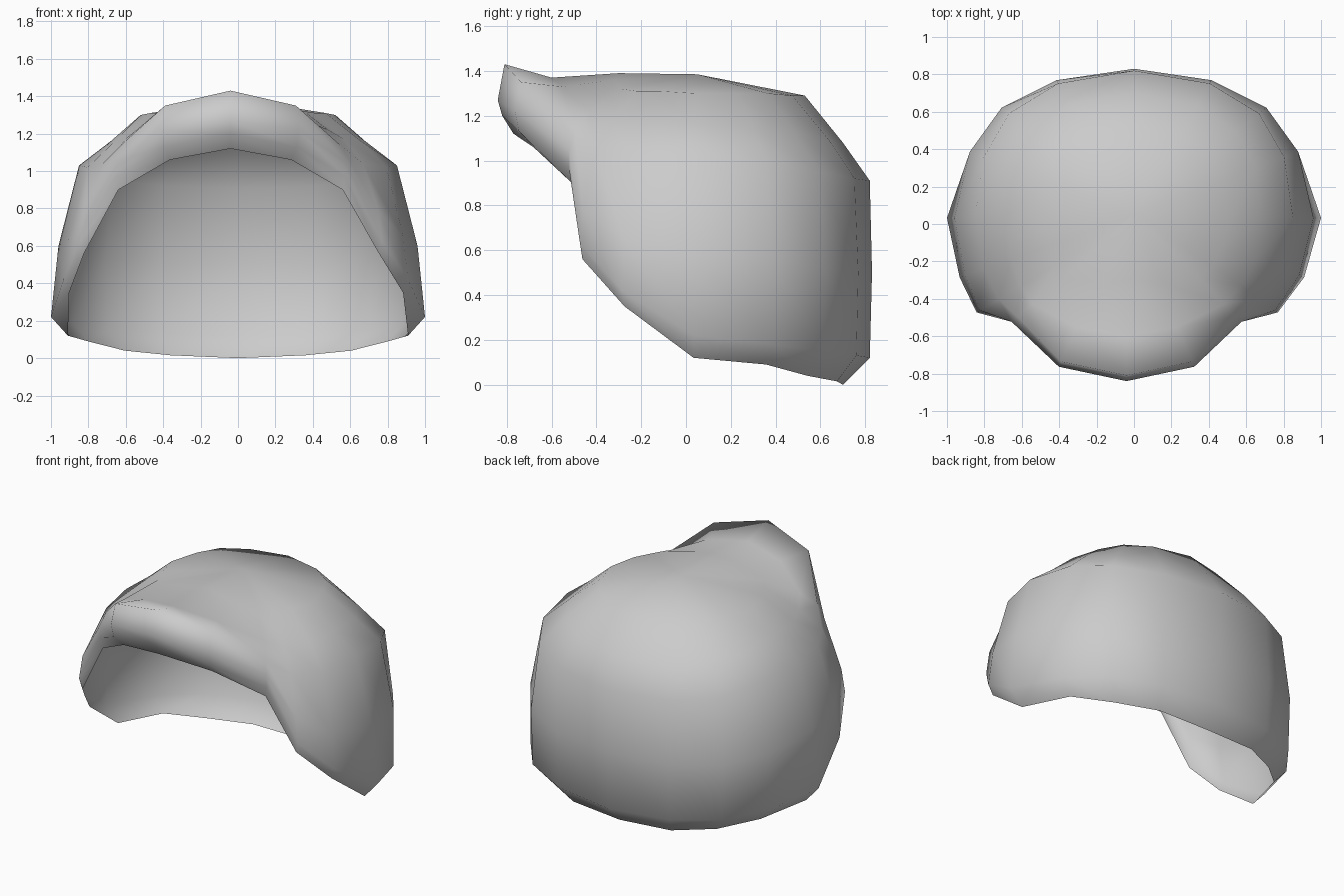
import bpy, bmesh, math

cube = bpy.data.objects.get("Cube")
if cube:
    bpy.data.objects.remove(cube, do_unlink=True)

# Single flat colour
grey = bpy.data.materials.new("light grey")
grey.use_nodes = True
GREY = (0.6, 0.6, 0.6, 1)
grey.diffuse_color = GREY
grey.node_tree.nodes["Principled BSDF"].inputs["Base Color"].default_value = GREY

# Radial profiles (radius, height) from the open rim up to the crown,
# keyed by the angle around the crown: 0 is the back, 90 the side, 180 the front
CROWN = (0.0, 0.05, 1.385)
PROFILES = {
    0:   [(.65, .00), (.77, .12), (.78, .50), (.77, .91), (.65, 1.08), (.48, 1.29)],
    30:  [(.72, .015), (.82, .13), (.83, .50), (.81, .92), (.68, 1.09), (.49, 1.29)],
    51:  [(.78, .04), (.90, .15), (.91, .52), (.86, .95), (.70, 1.12), (.50, 1.30)],
    69:  [(.86, .09), (.94, .18), (.94, .55), (.86, 1.00), (.70, 1.14), (.50, 1.30)],
    91:  [(.91, .12), (1.0, .22), (.96, .60), (.85, 1.03), (.68, 1.16), (.52, 1.30)],
    110: [(.95, .35), (.98, .42), (.95, .65), (.85, 1.02), (.70, 1.16), (.50, 1.31)],
    123: [(.94, .56), (.96, .63), (.94, .78), (.83, 1.04), (.70, 1.17), (.50, 1.31)],
    133: [(.82, .90), (.84, .97), (.84, 1.05), (.80, 1.14), (.70, 1.22), (.50, 1.32)],
    156: [(.80, 1.06), (.87, 1.13), (.89, 1.22), (.86, 1.35), (.66, 1.33), (.40, 1.36)],
    180: [(.82, 1.12), (.87, 1.20), (.89, 1.27), (.86, 1.43), (.65, 1.37), (.35, 1.39)],
}


def place(angle, radius, z):
    """Point on the shell; the fringe is swept slightly to one side."""
    a = math.radians(angle)
    x = CROWN[0] + radius * math.sin(a)
    y = CROWN[1] + radius * math.cos(a)
    sweep = min(1, max(0, (-y - 0.2) / 0.3))
    return x - 0.04 * sweep, y, z


# Mirror the profiles to go all the way round
loop = [(a, p) for a, p in PROFILES.items()]
loop += [(360 - a, p) for a, p in reversed(loop) if 0 < a < 180]

bm = bmesh.new()
columns = [[bm.verts.new(place(a, r, z)) for r, z in p] for a, p in loop]
crown = bm.verts.new(CROWN)
for i, col in enumerate(columns):
    nxt = columns[(i + 1) % len(columns)]
    for j in range(len(col) - 1):
        bm.faces.new((col[j], col[j + 1], nxt[j + 1], nxt[j]))
    bm.faces.new((col[-1], crown, nxt[-1]))

# Make the faces point outwards
bm.normal_update()
if crown.link_faces[0].normal.z < 0:
    bmesh.ops.reverse_faces(bm, faces=bm.faces[:])

mesh = bpy.data.meshes.new("hair_shell")
bm.to_mesh(mesh)
bm.free()
mesh.materials.append(grey)
mesh.shade_smooth()
hair = bpy.data.objects.new("hair_shell", mesh)
bpy.context.collection.objects.link(hair)
